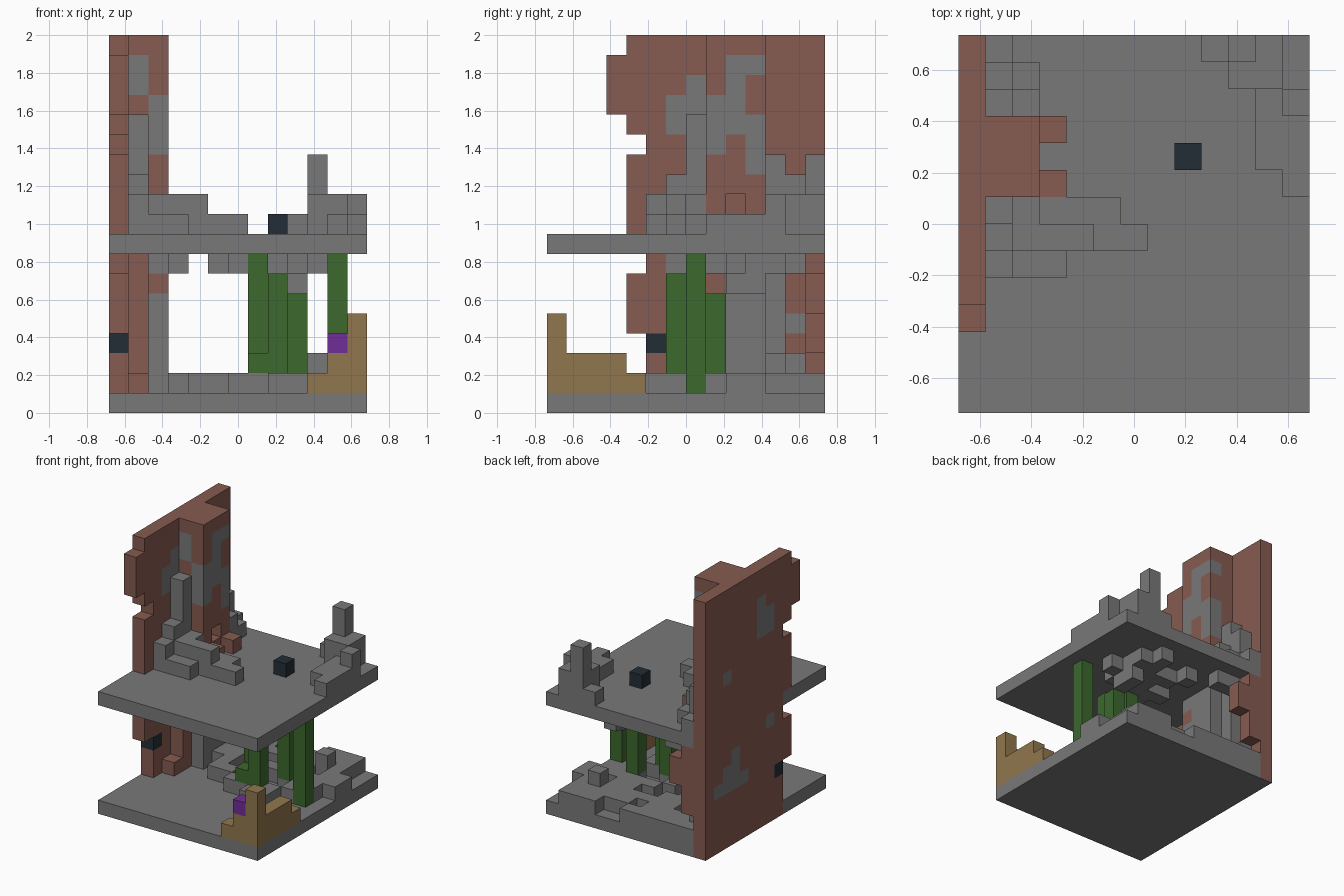
import bpy
import bmesh
from mathutils import Vector

if "Cube" in bpy.data.objects:
    bpy.data.objects.remove(bpy.data.objects["Cube"], do_unlink=True)

WIDE, DEEP, TALL = 13, 14, 19
UNIT = 2 / TALL
COLOURS = {
    "stone": (0.19, 0.19, 0.19),
    "brick": (0.24, 0.105, 0.083),
    "vine": (0.045, 0.14, 0.027),
    "sand": (0.28, 0.185, 0.075),
    "crystal": (0.16, 0.027, 0.31),
    "dark": (0.016, 0.026, 0.037),
}
NAMES = list(COLOURS)
MATERIALS = []
for name, rgb in COLOURS.items():
    mat = bpy.data.materials.new(name)
    mat.use_nodes = True
    mat.diffuse_color = (*rgb, 1)
    shader = mat.node_tree.nodes["Principled BSDF"]
    shader.inputs["Base Color"].default_value = (*rgb, 1)
    shader.inputs["Roughness"].default_value = 0.9
    MATERIALS.append(mat)

cells = {}  # cell -> (part, colour)


def span(v):
    return range(v[0], v[1] + 1) if isinstance(v, tuple) else (v,)


def fill(part, colour, x, y, z):
    """Fill an inclusive block of cells."""
    for i in span(x):
        for j in span(y):
            for k in span(z):
                cells[i, j, k] = (part, colour)


def layer(part, colour, k, back, rows):
    """Fill one level from a plan drawn back to front."""
    for n, row in enumerate(rows):
        for i, mark in enumerate(row):
            if mark == "#":
                cells[i, back - n, k] = (part, colour)


def tint(colour, i, first, top, rows):
    """Recolour filled cells of one x slice, drawn top down, front to back."""
    for n, row in enumerate(rows):
        for m, mark in enumerate(row):
            key = (i, first + m, top - n)
            if mark == "#" and key in cells:
                cells[key] = (cells[key][0], colour)


# Two floor slabs
fill("lower_slab", "stone", (0, 12), (0, 13), 0)
fill("upper_slab", "stone", (0, 12), (0, 13), 8)

# Ragged side wall, with its front edge given for each run of levels
for front, levels in ((5, (0, 3)), (4, (4, 6)), (5, (7, 8)), (4, (9, 12)),
                      (5, 13), (4, 14), (3, (15, 17)), (4, 18)):
    fill("side_wall", "brick", 0, (front, 13), levels)
tint("stone", 0, 6, 16, (".#", "##", "##"))
tint("stone", 0, 9, 6, (".#..", ".##.", "####"))
tint("stone", 0, 11, 12, ("#",))
tint("stone", 0, 6, 7, ("#",))
cells[0, 5, 3] = ("wall_block", "dark")

# Pillar against the wall, upper and lower storey
fill("pillar", "brick", (1, 2), (8, 10), (9, 18))
fill("pillar", "stone", (1, 2), (8, 10), (1, 7))
tint("stone", 2, 8, 17, (".##", ".#.", "##.", "###", "#.#", "..#"))
tint("stone", 1, 8, 17, ("#", "#", ".", "#", "#", "#"))
tint("brick", 2, 8, 6, ("#",))
for j in (8, 10):
    fill("pillar_foot", "brick", 3, j, 9)
del cells[2, 9, 10]

# Lower wall remains
fill("wall_remains", "brick", 1, 7, (1, 7))
fill("wall_remains", "brick", 1, 6, 1)
fill("wall_remains", "brick", 1, 13, (3, 7))
fill("wall_remains", "brick", 2, 13, (5, 6))
fill("wall_remains", "stone", 1, 11, (1, 7))

# Rubble on the upper floor: x, y and how many levels it rises
for x, y, rise in ((1, 5, 2), ((2, 3), 5, 1), (1, 6, 3), ((2, 4), 6, 2),
                   ((5, 6), 6, 1), (1, 7, 6), (2, 7, 2), ((3, 5), 7, 1),
                   (1, 11, 4), (2, 11, 2), (1, 12, 3), (2, 12, 1), (1, 13, 1)):
    fill("wall_rubble", "stone", x, y, (9, 8 + rise))
for x, y, rise in ((9, 13, 1), (10, 13, 4), (11, 13, 2), ((10, 11), 12, 2),
                   (11, (9, 11), 1), (12, (8, 10), 1), (12, 11, 2)):
    fill("corner_rubble", "stone", x, y, (9, 8 + rise))
cells[8, 9, 9] = ("floor_block", "dark")

# Rubble on the lower floor
layer("lower_rubble", "stone", 1, 13, (
    ".######..###.",
    ".#####.#####.",
    ".##.########.",
    ".#####..##.##",
    ".####..######",
    ".##.#.#..###.",
    "....##.#..##.",
    "......####...",
    "........##..."))
fill("lower_rubble", "stone", 10, 11, 2)
fill("lower_rubble", "stone", 1, 12, 2)

# Broken stone hanging from the upper slab
layer("hanging_stone", "stone", 7, 12, (
    "..##....#....",
    ".....#..##...",
    ".##...####...",
    ".##....#.##..",
    ".##..###.#...",
    "......#......"))
fill("hanging_stone", "stone", 9, (9, 10), 6)

# Vines
fill("vine_middle", "vine", 7, 7, (2, 7))
fill("vine_middle", "vine", 7, 6, 2)
fill("vine_front", "vine", 8, 6, (2, 6))
fill("vine_back", "vine", 9, 8, (2, 5))
fill("vine_side", "vine", 11, 7, (1, 7))

# Sand drift and crystal in the front corner
fill("sand_drift", "sand", 12, 0, (1, 4))
fill("sand_drift", "sand", 11, 0, (1, 2))
fill("sand_drift", "sand", 10, 0, 1)
fill("sand_drift", "sand", 12, (1, 3), (1, 2))
fill("sand_drift", "sand", 12, 4, 1)
cells[11, 0, 3] = ("crystal", "crystal")


def build(part):
    """Make one object from the exposed faces of a part's cells."""
    bm = bmesh.new()
    for cell, (owner, colour) in cells.items():
        if owner != part:
            continue
        centre = Vector(cell) + Vector((0.5, 0.5, 0.5))
        for axis in range(3):
            for sign in (-1, 1):
                normal = Vector((0, 0, 0))
                normal[axis] = sign
                if tuple(int(c + n) for c, n in zip(cell, normal)) in cells:
                    continue
                u, v = Vector((0, 0, 0)), Vector((0, 0, 0))
                u[(axis + 1) % 3] = 0.5
                v[(axis + 2) % 3] = 0.5 * sign
                mid = centre + normal / 2
                ring = (mid - u - v, mid + u - v, mid + u + v, mid - u + v)
                face = bm.faces.new([bm.verts.new(p) for p in ring])
                underside = cell[2] == 0 and normal.z < 0
                face.material_index = NAMES.index("stone" if underside else colour)
    bmesh.ops.remove_doubles(bm, verts=bm.verts[:], dist=0.001)
    bmesh.ops.dissolve_limit(bm, angle_limit=0.01, verts=bm.verts[:],
                             edges=bm.edges[:], delimit={"MATERIAL"})
    for vert in bm.verts:
        vert.co = (vert.co - Vector((WIDE / 2, DEEP / 2, 0))) * UNIT
    mesh = bpy.data.meshes.new(part)
    for mat in MATERIALS:
        mesh.materials.append(mat)
    bm.to_mesh(mesh)
    bm.free()
    bpy.context.collection.objects.link(bpy.data.objects.new(part, mesh))


for part_name in dict.fromkeys(owner for owner, _ in cells.values()):
    build(part_name)
